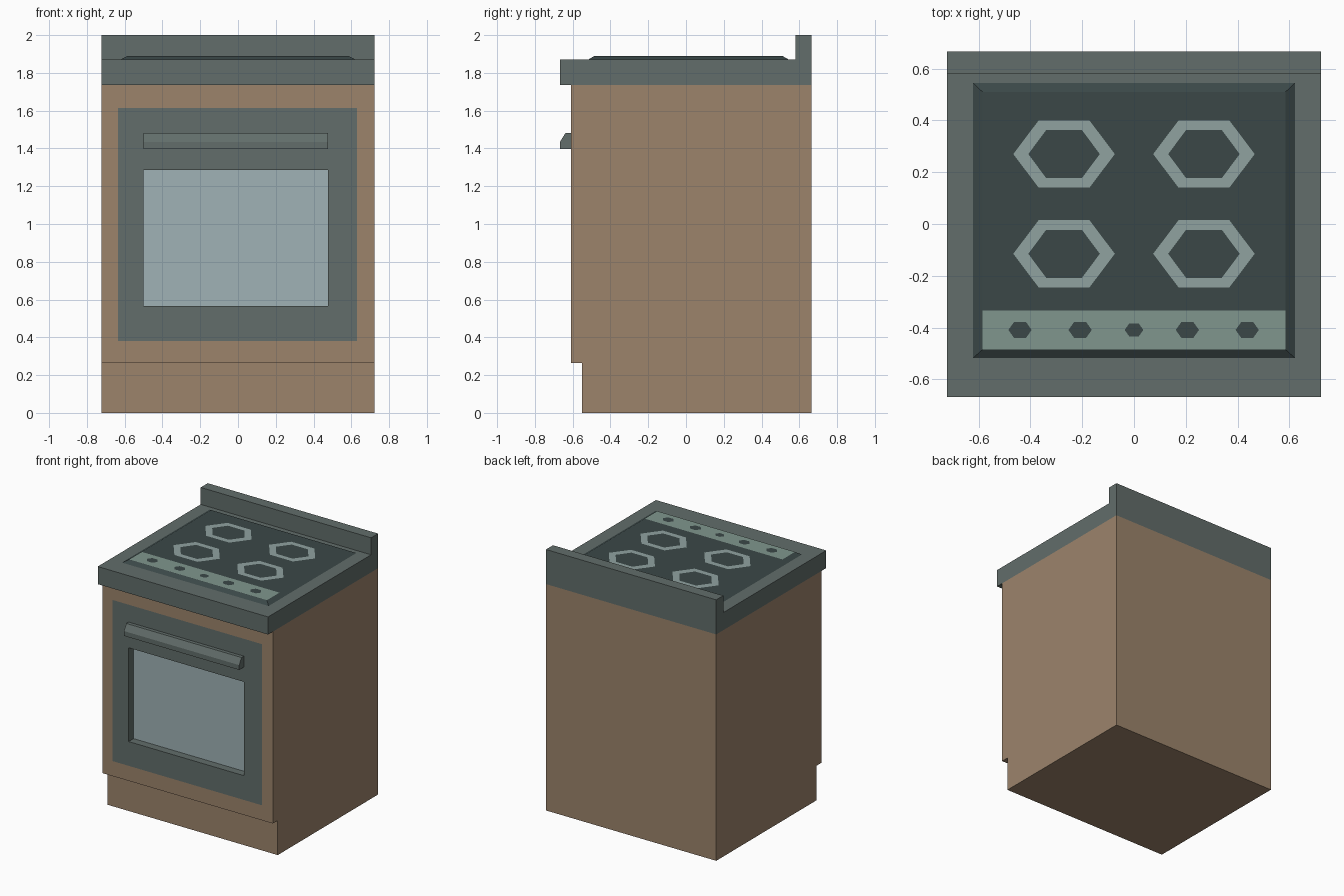
import bpy, bmesh
from math import cos, sin, pi

if "Cube" in bpy.data.objects:
    bpy.data.objects.remove(bpy.data.objects["Cube"])


def material(name, rgb):
    m = bpy.data.materials.new(name)
    m.diffuse_color = [(c / 255) ** 2.2 for c in rgb] + [1]
    m.use_nodes = True
    m.node_tree.nodes["Principled BSDF"].inputs["Base Color"].default_value = m.diffuse_color
    return m


WOOD = material("wood", (155, 131, 107))
METAL = material("metal", (98, 109, 106))
HOB = material("hob_glass", (61, 73, 73))
RING = material("burner", (143, 161, 159))
STRIP = material("control_strip", (127, 149, 140))
WINDOW = material("window", (158, 177, 180))


def finish(name, bm, *mats):
    me = bpy.data.meshes.new(name)
    bm.to_mesh(me)
    bm.free()
    for m in mats:
        me.materials.append(m)
    ob = bpy.data.objects.new(name, me)
    bpy.context.collection.objects.link(ob)
    return ob


def prism(profile, x0, x1):
    """Side profile of (y, z) points extruded along x."""
    bm = bmesh.new()
    face = bm.faces.new([bm.verts.new((x0, y, z)) for y, z in profile])
    out = bmesh.ops.extrude_face_region(bm, geom=[face], use_keep_orig=True)
    for v in out["geom"]:
        if isinstance(v, bmesh.types.BMVert):
            v.co.x = x1
    bmesh.ops.recalc_face_normals(bm, faces=bm.faces)
    return bm


def inset_to(bm, face, rect, axes, depth):
    """Inset a rectangular face, then fit it to rect in the given axes."""
    bm.normal_update()
    bmesh.ops.inset_individual(bm, faces=[face], thickness=0.01)
    a, b = axes
    mid = face.calc_center_median()
    for v in face.verts:
        co = v.co.copy()
        co[a] = rect[0] if co[a] < mid[a] else rect[1]
        co[b] = rect[2] if co[b] < mid[b] else rect[3]
        co[3 - a - b] = depth
        v.co = co


def rect_face(bm, rect, axes, depth):
    x0, x1, w0, w1 = rect
    verts = []
    for x, w in ((x0, w0), (x1, w0), (x1, w1), (x0, w1)):
        co = [depth] * 3
        co[axes[0]], co[axes[1]] = x, w
        verts.append(bm.verts.new(co))
    return bm.faces.new(verts)


def hexagon(bm, x, y, z, rx, ry):
    return [bm.verts.new((x + rx * cos(i * pi / 3), y + ry * sin(i * pi / 3), z))
            for i in range(6)]


XY, XZ = (0, 1), (0, 2)
FRONT = -0.61
DOOR = (-0.635, 0.63, 0.38, 1.615)
PANE = (-0.5, 0.477, 0.566, 1.285)

# Cabinet with toe kick, front opened for the door
bm = prism([(-0.55, 0), (0.665, 0), (0.665, 1.735), (FRONT, 1.735),
            (FRONT, 0.265), (-0.55, 0.265)], -0.722, 0.722)
front = min(bm.faces, key=lambda f: f.calc_center_median().y)
inset_to(bm, front, DOOR, XZ, FRONT)
bm.faces.remove(front)
finish("cabinet", bm, WOOD)

# Oven door with recessed window
bm = bmesh.new()
pane = rect_face(bm, DOOR, XZ, FRONT)
inset_to(bm, pane, PANE, XZ, FRONT)
inset_to(bm, pane, PANE, XZ, -0.55)
pane.material_index = 1
finish("oven_door", bm, METAL, WINDOW)

# Door handle
bm = prism([(FRONT, 1.398), (-0.667, 1.398), (-0.667, 1.435),
            (-0.638, 1.482), (FRONT, 1.482)], PANE[0], PANE[1])
finish("door_handle", bm, METAL)

# Worktop with raised back rail
bm = prism([(-0.667, 1.735), (0.665, 1.735), (0.665, 2), (0.58, 2),
            (0.58, 1.87), (-0.667, 1.87)], -0.722, 0.722)
finish("worktop", bm, METAL)

# Hob plate with sloping rim
bm = bmesh.new()
plate = rect_face(bm, (-0.622, 0.622, -0.518, 0.545), XY, 1.87)
inset_to(bm, plate, (-0.585, 0.585, -0.485, 0.51), XY, 1.89)
finish("hob_plate", bm, HOB)

# Four burner rings
for x in (-0.27, 0.27):
    for y in (-0.115, 0.27):
        bm = bmesh.new()
        outer = hexagon(bm, x, y, 1.892, 0.196, 0.15)
        inner = hexagon(bm, x, y, 1.892, 0.138, 0.107)
        for i in range(6):
            j = (i + 1) % 6
            bm.faces.new((outer[i], outer[j], inner[j], inner[i]))
        finish("burner_ring", bm, RING)

# Control strip and its knobs
bm = bmesh.new()
rect_face(bm, (-0.585, 0.585, -0.485, -0.333), XY, 1.892)
finish("control_strip", bm, STRIP)
for x, r in ((-0.44, 0.045), (-0.208, 0.045), (0, 0.036), (0.206, 0.045), (0.437, 0.045)):
    bm = bmesh.new()
    bm.faces.new(hexagon(bm, x, -0.409, 1.894, r, r * 0.81))
    finish("control_knob", bm, HOB)
